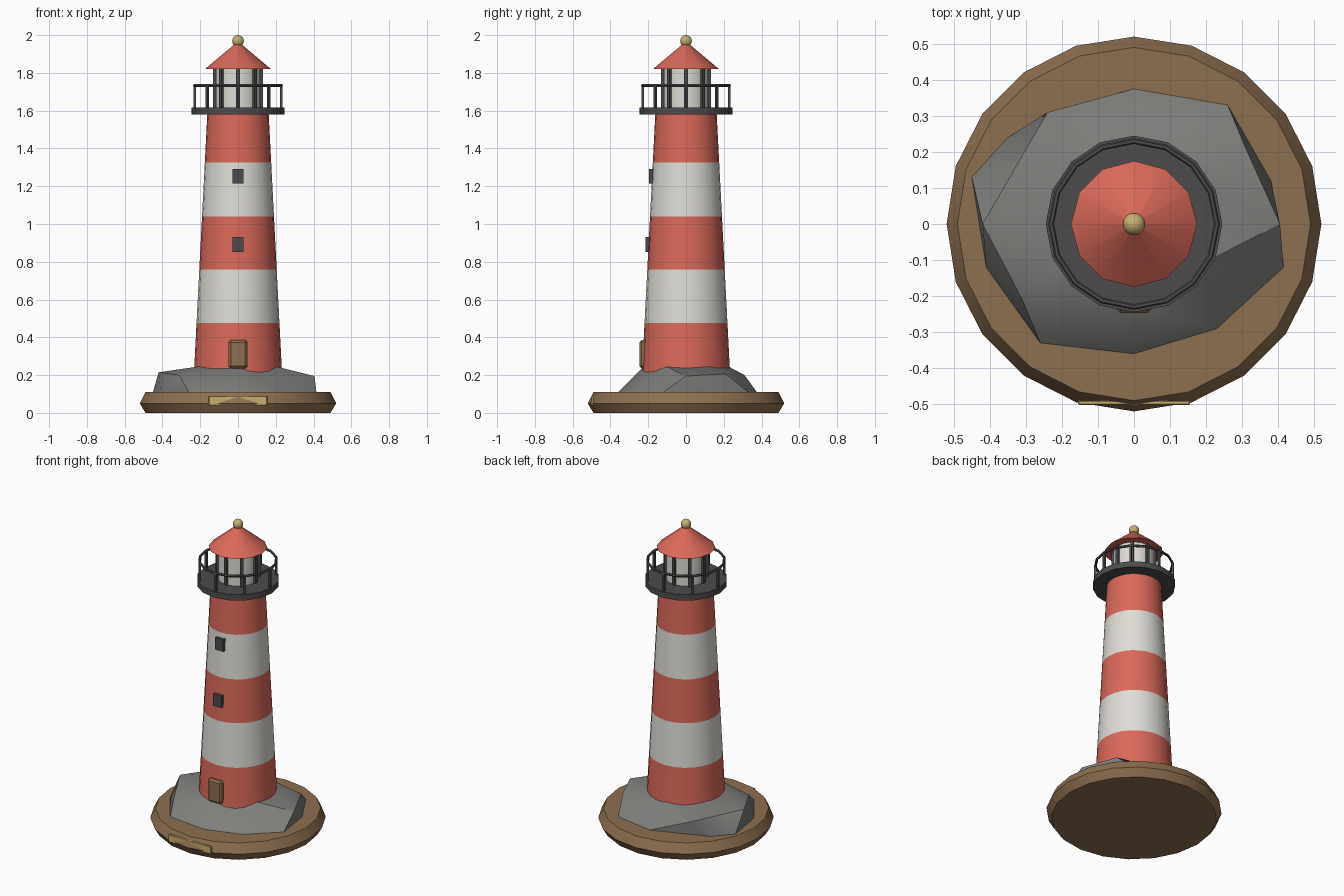
import bpy, bmesh, math
from math import pi, sin, cos

cube = bpy.data.objects.get("Cube")
if cube:
    bpy.data.objects.remove(cube, do_unlink=True)


def material(name, rgb):
    m = bpy.data.materials.new(name)
    m.use_nodes = True
    m.diffuse_color = (*rgb, 1)
    m.node_tree.nodes["Principled BSDF"].inputs["Base Color"].default_value = (*rgb, 1)
    return m


RED = material("coral red", (0.70, 0.14, 0.10))
WHITE = material("warm white", (0.74, 0.72, 0.67))
WOOD = material("wood brown", (0.27, 0.16, 0.08))
STONE = material("rock grey", (0.21, 0.21, 0.20))
METAL = material("dark metal", (0.075, 0.07, 0.07))
BRASS = material("brass", (0.58, 0.43, 0.16))


def finish(name, bm, mats, smooth=True):
    bmesh.ops.recalc_face_normals(bm, faces=bm.faces)
    me = bpy.data.meshes.new(name)
    bm.to_mesh(me)
    bm.free()
    ob = bpy.data.objects.new(name, me)
    bpy.context.collection.objects.link(ob)
    for m in mats:
        me.materials.append(m)
    if smooth:
        bpy.ops.object.select_all(action='DESELECT')
        ob.select_set(True)
        bpy.context.view_layer.objects.active = ob
        bpy.ops.object.shade_smooth_by_angle(angle=math.radians(30))
    return ob


def lathe(name, profile, sides, mats, smooth=True, closed=False):
    """Revolve (radius, height) points; the mats alternate between the bands."""
    bm = bmesh.new()
    rings = [[bm.verts.new((r * sin(2 * pi * i / sides), -r * cos(2 * pi * i / sides), z))
              for i in range(sides)] for r, z in profile]
    pairs = list(zip(rings, rings[1:]))
    if closed:
        pairs.append((rings[-1], rings[0]))
    else:
        bm.faces.new(rings[0])
        bm.faces.new(rings[-1])
    for band, (low, high) in enumerate(pairs):
        for i in range(sides):
            j = (i + 1) % sides
            f = bm.faces.new((low[i], low[j], high[j], high[i]))
            f.material_index = band % len(mats)
    return finish(name, bm, mats, smooth)


def box(name, center, size, mat, bevel=0, turn=0):
    bm = bmesh.new()
    bmesh.ops.create_cube(bm, size=1)
    bmesh.ops.scale(bm, vec=size, verts=bm.verts)
    ob = finish(name, bm, [mat], smooth=False)
    ob.location = center
    ob.rotation_euler.z = turn
    if bevel:
        b = ob.modifiers.new("Bevel", 'BEVEL')
        b.width = bevel
        b.segments = 1
    return ob


# Wooden plinth and its name plate
lathe("plinth", [(0.49, 0), (0.52, 0.05), (0.49, 0.11)], 20, [WOOD])
box("plate", (0, -0.496, 0.064), (0.31, 0.013, 0.05), BRASS, 0.003)

# Rock: hull of a foot outline, a shoulder and a crown
foot = [(-.45, .13), (-.35, .24), (0, .375), (.26, .33), (.38, .12), (.415, -.12),
        (.23, -.29), (0, -.36), (-.26, -.33), (-.41, -.12)]
shoulder = [(.405, 0, .195), (.31, .21, .207), (-.24, .31, .2), (-.42, 0, .215), (-.31, -.21, .2)]
bm = bmesh.new()
for x, y in foot:
    bm.verts.new((x, y, 0.11))
    bm.verts.new((x, y, 0.10))
for p in shoulder:
    bm.verts.new(p)
for i in range(6):
    a = pi / 6 + i * pi / 3
    bm.verts.new((0.22 * cos(a), 0.22 * sin(a), 0.248))
hull = bmesh.ops.convex_hull(bm, input=bm.verts)
spare = [g for g in hull["geom_interior"] if isinstance(g, bmesh.types.BMVert)]
bmesh.ops.delete(bm, geom=spare, context='VERTS')
finish("rock", bm, [STONE])


# Striped tower
def tower_radius(z):
    return 0.244 - 0.0515 * z


band_edges = [0.19, 0.475, 0.76, 1.04, 1.325, 1.6]
lathe("tower", [(tower_radius(z), z) for z in band_edges], 24, [RED, WHITE])

# Door and windows
box("door", (0, -0.225, 0.31), (0.1, 0.044, 0.15), WOOD, 0.012)
for name, z in (("lower_window", 0.892), ("upper_window", 1.253)):
    box(name, (0, -tower_radius(z) - 0.001, z), (0.06, 0.03, 0.078), METAL)

# Gallery floor, rail and posts
lathe("gallery", [(0.245, 1.58), (0.245, 1.618)], 16, [METAL])
ring = [(0.23 + 0.008 * cos(k * pi / 3), 1.733 + 0.008 * sin(k * pi / 3)) for k in range(6)]
lathe("gallery_rail", ring, 16, [METAL], closed=True)
for i in range(8):
    a = i * pi / 4
    box(f"rail_post_{i + 1}", (0.23 * sin(a), -0.23 * cos(a), 1.672),
        (0.013, 0.013, 0.12), METAL, turn=a)

# Lantern room with mullions
lathe("lantern", [(0.122, 1.61), (0.122, 1.825)], 16, [WHITE])
for i in range(8):
    a = i * pi / 4
    box(f"mullion_{i + 1}", (0.123 * sin(a), -0.123 * cos(a), 1.718),
        (0.02, 0.02, 0.205), METAL, turn=a)

# Roof and finial
lathe("roof", [(0.175, 1.82), (0.006, 1.962)], 12, [RED])
bm = bmesh.new()
bmesh.ops.create_uvsphere(bm, u_segments=16, v_segments=10, radius=0.031)
finish("finial", bm, [BRASS]).location.z = 1.969
